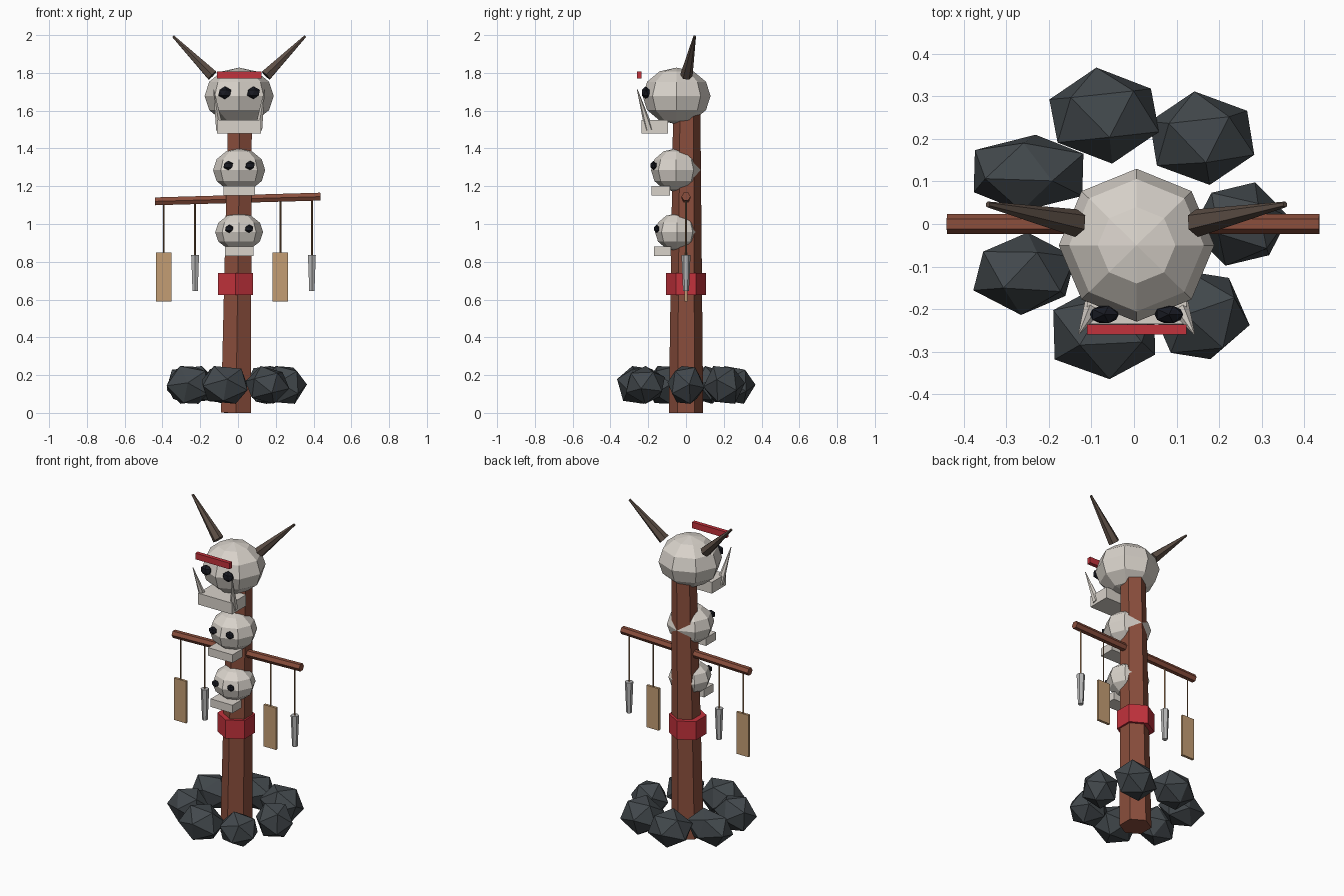
import bpy, bmesh, math, random
from mathutils import Vector, Matrix, Euler

if "Cube" in bpy.data.objects:
    bpy.data.objects.remove(bpy.data.objects["Cube"])

random.seed(4)


def mat(name, r, g, b):
    m = bpy.data.materials.new(name)
    lin = [((c / 255 + 0.055) / 1.055) ** 2.4 for c in (r, g, b)]
    m.diffuse_color = (*lin, 1)
    m.use_nodes = True
    m.node_tree.nodes["Principled BSDF"].inputs["Base Color"].default_value = m.diffuse_color
    return m


WOOD = mat("wood", 138, 78, 60)
BONE = mat("bone", 216, 210, 202)
DARK = mat("eye_black", 24, 26, 34)
RED = mat("red_cloth", 194, 50, 60)
HORN = mat("horn_brown", 92, 78, 69)
STONE = mat("stone_grey", 66, 72, 76)
TAN = mat("tan_tag", 196, 158, 116)
METAL = mat("chime_grey", 184, 184, 184)
CORD = mat("cord_brown", 140, 104, 72)


def finish(name, bm, material):
    bmesh.ops.recalc_face_normals(bm, faces=bm.faces)
    me = bpy.data.meshes.new(name)
    bm.to_mesh(me)
    bm.free()
    me.materials.append(material)
    ob = bpy.data.objects.new(name, me)
    bpy.context.collection.objects.link(ob)
    return ob


def rod(name, a, b, r1, r2, sides, material):
    """Tapered prism from point a to point b, first corner towards +y."""
    a, b = Vector(a), Vector(b)
    q = Vector((0, 0, 1)).rotation_difference(b - a)
    bm = bmesh.new()
    rings = []
    for p, r in ((a, r1), (b, r2)):
        rings.append([bm.verts.new(p + q @ Vector((-r * math.sin(t), r * math.cos(t), 0)))
                      for t in (2 * math.pi * k / sides for k in range(sides))])
    for k in range(sides):
        j = (k + 1) % sides
        bm.faces.new((rings[0][k], rings[0][j], rings[1][j], rings[1][k]))
    bm.faces.new(rings[0])
    bm.faces.new(rings[1])
    return finish(name, bm, material)


def box(name, x, y, z, material):
    bm = bmesh.new()
    bmesh.ops.create_cube(bm, size=1)
    for v in bm.verts:
        v.co = Vector([(s[0] + s[1]) / 2 + c * (s[1] - s[0]) for c, s in zip(v.co, (x, y, z))])
    return finish(name, bm, material)


def ball(name, centre, radii, material, segs=8, rings=6):
    bm = bmesh.new()
    bmesh.ops.create_uvsphere(bm, u_segments=segs, v_segments=rings, radius=1)
    for v in bm.verts:
        v.co = Vector(centre) + Vector([c * r for c, r in zip(v.co, radii)])
    return finish(name, bm, material)


def rock(name, centre, half, material, rot):
    """Icosahedron, turned and then fitted to the given half sizes."""
    bm = bmesh.new()
    bmesh.ops.create_icosphere(bm, subdivisions=1, radius=1)
    bm.transform(rot)
    for i in range(3):
        lo = min(v.co[i] for v in bm.verts)
        hi = max(v.co[i] for v in bm.verts)
        for v in bm.verts:
            v.co[i] = centre[i] + ((v.co[i] - lo) / (hi - lo) * 2 - 1) * half[i]
    return finish(name, bm, material)


CX = 0.006  # the skulls sit very slightly right of centre

# Post and cloth band
rod("post", (-0.011, 0, 0), (0.011, 0.004, 1.61), 0.091, 0.072, 6, WOOD)
rod("cloth_band", (-0.012, 0, 0.625), (-0.012, 0, 0.74), 0.107, 0.107, 6, RED)

# Ring of stones: centre x, y, half width, half depth
stones = [(-0.07, 0.255, 0.129, 0.113), (0.16, 0.202, 0.123, 0.11),
          (0.25, 0.0, 0.115, 0.098), (0.155, -0.215, 0.117, 0.103),
          (-0.07, -0.255, 0.12, 0.11), (-0.258, -0.117, 0.12, 0.097),
          (-0.248, 0.12, 0.129, 0.09)]
for i, (x, y, hx, hy) in enumerate(stones):
    rot = Euler([random.uniform(-0.5, 0.5) for _ in range(2)] + [random.uniform(0, 6)])
    rock(f"stone_{i + 1}", (x, y, 0.148), (hx, hy, 0.1), STONE, rot.to_matrix().to_4x4())

# Skulls: centre y, z, radii, jaw half width, jaw y and z range, eye x, y, z, radius
skulls = [
    ("top", -0.05, 1.678, (0.183, 0.18, 0.15), 0.117, (-0.235, -0.095), (1.48, 1.55),
     (0.076, -0.213, 1.695, 0.034)),
    ("middle", -0.053, 1.285, (0.138, 0.132, 0.115), 0.084, (-0.182, -0.085), (1.15, 1.2),
     (0.058, -0.172, 1.31, 0.025)),
    ("lower", -0.047, 0.957, (0.127, 0.117, 0.1), 0.075, (-0.17, -0.08), (0.83, 0.88),
     (0.053, -0.155, 0.975, 0.022)),
]
for name, cy, cz, radii, jw, jy, jz, (ex, ey, ez, er) in skulls:
    ball(name + "_skull", (CX, cy, cz), radii, BONE)
    box(name + "_jaw", (CX - jw, CX + jw), jy, jz, BONE)
    for side, s in (("left", -1), ("right", 1)):
        rock(f"{name}_eye_{side}", (CX + s * ex, ey, ez), (er, er * 0.6, er), DARK,
             Matrix.Identity(4))

# Horns, tusks and brow strip of the top skull
for side, s in (("left", -1), ("right", 1)):
    rod("horn_" + side, (CX + s * 0.142, 0.002, 1.786), (CX + s * 0.35, 0.046, 1.994),
        0.033, 0.007, 6, HORN)
    rod("tusk_" + side, (CX + s * 0.102, -0.195, 1.5), (CX + s * 0.135, -0.258, 1.712),
        0.023, 0.002, 6, BONE)
box("brow_strip", (-0.111, 0.124), (-0.26, -0.236), (1.77, 1.808), RED)

# Crossbar with hanging tags and chimes
rod("crossbar", (-0.44, 0, 1.12), (0.436, 0, 1.145), 0.024, 0.024, 6, WOOD)
for i, x in enumerate((-0.393, 0.224)):
    rod(f"tag_cord_{i + 1}", (x, 0, 0.84), (x, 0, 1.13), 0.005, 0.005, 4, CORD)
    box(f"tag_{i + 1}", (x - 0.042, x + 0.042), (-0.008, 0.008), (0.59, 0.85), TAN)
for i, x in enumerate((-0.227, 0.391)):
    rod(f"chime_cord_{i + 1}", (x, 0, 0.82), (x, 0, 1.13), 0.005, 0.005, 4, CORD)
    rod(f"chime_{i + 1}", (x, 0, 0.645), (x, 0, 0.837), 0.016, 0.024, 6, METAL)
